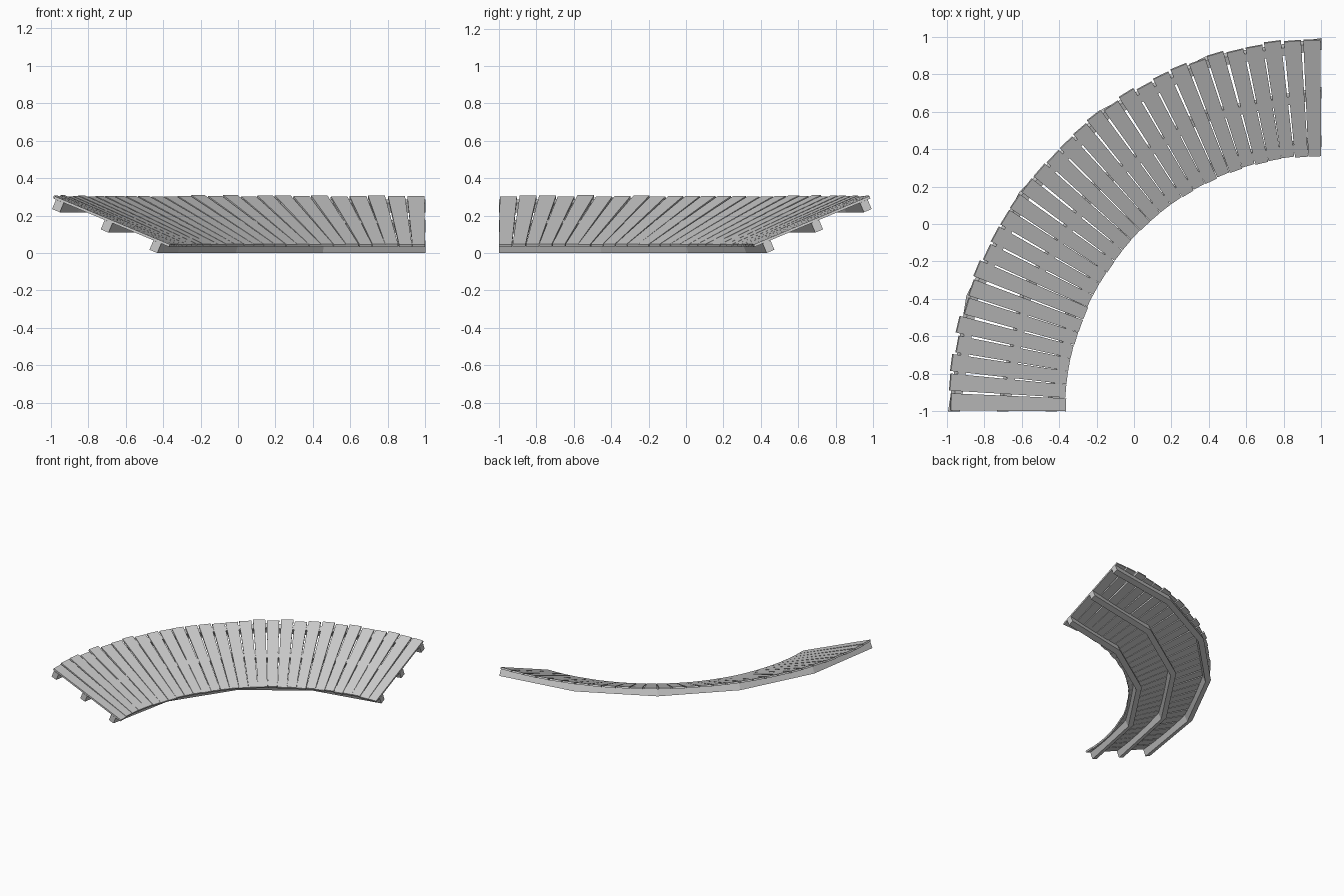
import bpy, bmesh, math, random
from mathutils import Vector, Matrix

random.seed(4)
if bpy.data.objects.get("Cube"):
    bpy.data.objects.remove(bpy.data.objects["Cube"])

BANK = math.radians(22.7)
PIVOT = Vector((1, -1, 0))          # centre of the quarter turn
ALONG = Vector((0, math.cos(BANK), math.sin(BANK)))   # up the banked slope
UP = Vector((0, -math.sin(BANK), math.cos(BANK)))     # out of the deck
INNER_BEAM = 1.41
BEAM_W, BEAM_H = 0.045, 0.055
THICK = 0.014

grey = bpy.data.materials.new("weathered_grey")
grey.use_nodes = True
grey.diffuse_color = (0.6, 0.6, 0.6, 1)
grey.node_tree.nodes["Principled BSDF"].inputs["Base Color"].default_value = (0.6, 0.6, 0.6, 1)


def deck(radius):
    """Point on the underside of the deck, before turning about the pivot."""
    rise = (radius - INNER_BEAM) * math.tan(BANK)
    return Vector((0, radius, BEAM_H * math.cos(BANK) + rise))


def loft(name, rings):
    """Skin a chain of four-cornered sections and cap both ends."""
    bm = bmesh.new()
    loops = [[bm.verts.new(p) for p in ring] for ring in rings]
    for a, b in zip(loops, loops[1:]):
        for i in range(4):
            j = (i + 1) % 4
            bm.faces.new((a[i], a[j], b[j], b[i]))
    bm.faces.new(loops[0][::-1])
    bm.faces.new(loops[-1])
    bmesh.ops.recalc_face_normals(bm, faces=bm.faces)
    mesh = bpy.data.meshes.new(name)
    bm.to_mesh(mesh)
    bm.free()
    mesh.materials.append(grey)
    obj = bpy.data.objects.new(name, mesh)
    bpy.context.collection.objects.link(obj)


def turn(angle):
    return Matrix.Translation(PIVOT) @ Matrix.Rotation(angle, 4, 'Z')


# Banked support beams, each made of straight lengths
for name, radius, lengths in (("inner_beam", INNER_BEAM, 4),
                              ("middle_beam", 1.67, 4),
                              ("outer_beam", 1.93, 5)):
    top = deck(radius)
    section = [top, top + ALONG * BEAM_W,
               top + ALONG * BEAM_W - UP * BEAM_H, top - UP * BEAM_H]
    loft(name, [[turn(math.pi / 2 * k / lengths) @ p for p in section]
                for k in range(lengths + 1)])

# Tapered deck planks fanned around the turn
PLANKS = 30
for k in range(PLANKS):
    place = turn(math.pi / 2 * (k + 0.5) / PLANKS + random.uniform(-0.001, 0.001))
    ends = ((1.37 + random.uniform(-0.004, 0.004), 0.0345),
            (1.988 + random.uniform(-0.01, 0.01), 0.0455))
    rings = []
    for radius, half in ends:
        base, side = deck(radius), Vector((half, 0, 0))
        lift = UP * THICK
        rings.append([place @ p for p in (base - side, base + side,
                                          base + side + lift, base - side + lift)])
    loft(f"deck_plank_{k + 1}", rings)
